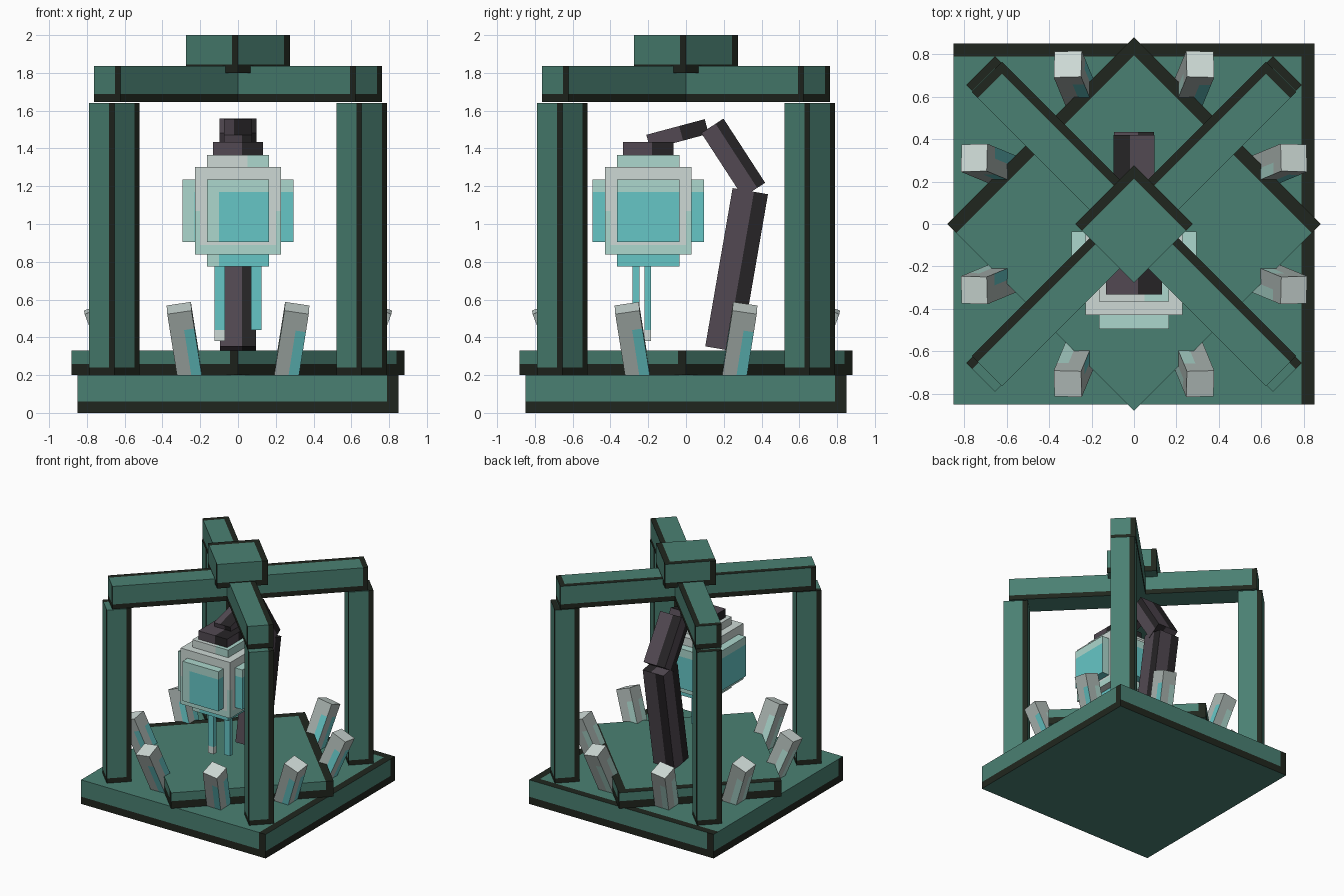
import bpy, bmesh, math
from mathutils import Vector, Matrix

cube = bpy.data.objects.get("Cube")
if cube:
    bpy.data.objects.remove(cube)


def material(name, rgb):
    lin = [((c / 255 + 0.055) / 1.055) ** 2.4 for c in rgb] + [1]
    m = bpy.data.materials.new(name)
    m.use_nodes = True
    m.diffuse_color = lin
    m.node_tree.nodes["Principled BSDF"].inputs["Base Color"].default_value = lin
    return m


green = material("painted green", (74, 128, 114))
edge = material("worn dark edge", (32, 38, 30))
pale = material("pale stone", (205, 217, 213))
grey = material("grey stone", (174, 185, 181))
aqua = material("pale aqua", (172, 215, 205))
cyan = material("cyan glass", (102, 198, 198))
plum = material("plum iron", (82, 73, 82))
black = material("black iron", (38, 36, 38))

UP = Vector((0, 0, 1))


def block(name, size, loc, rot, mats, rule=None, cuts=()):
    """Box with its faces cut at the given (axis, value) planes and coloured by rule."""
    h = Vector(size) / 2
    bm = bmesh.new()
    bmesh.ops.create_cube(bm, size=1)
    bmesh.ops.scale(bm, vec=size, verts=bm.verts)
    for axis, value in cuts:
        normal = Vector((0, 0, 0))
        normal[axis] = 1
        bmesh.ops.bisect_plane(bm, geom=bm.verts[:] + bm.edges[:] + bm.faces[:],
                               plane_co=normal * value, plane_no=normal)
    bm.normal_update()
    if rule:
        for f in bm.faces:
            f.material_index = rule(f.calc_center_median(), f.normal, h)
    me = bpy.data.meshes.new(name)
    bm.to_mesh(me)
    bm.free()
    for m in mats:
        me.materials.append(m)
    ob = bpy.data.objects.new(name, me)
    ob.matrix_world = Matrix.Translation(loc) @ rot.to_4x4()
    bpy.context.collection.objects.link(ob)
    return ob


def turn(degrees, axis="Z"):
    return Matrix.Rotation(math.radians(degrees), 3, axis)


def right_side(c, n, h):
    """Position across a side face, and that face's half width."""
    r = UP.cross(n)
    return c.dot(r), abs(h.dot(Vector(map(abs, r))))


def beam(name, size, loc, angle, m):
    """Green timber with dark worn bands on its edges."""
    def rule(c, n, h):
        if n.z > 0.5:
            return int(c.x > h.x - m or c.y > h.y - m)
        if n.z < -0.5:
            return 0
        across, half = right_side(c, n, h)
        return int(c.z < m - h.z or across > half - m)
    h = Vector(size) / 2
    cuts = [(a, s * (h[a] - m)) for a in range(3) for s in (-1, 1)]
    return block(name, size, loc, turn(angle), [green, edge], rule, cuts)


# Base, turned platform and frame
beam("base", (1.7, 1.7, 0.2), (0, 0, 0.1), 0, 0.06)
beam("platform", (1.245, 1.245, 0.13), (0, 0, 0.265), 45, 0.06)
for sx, side in ((-1, "right"), (1, "left")):
    for sy, end in ((-1, "front"), (1, "back")):
        beam(f"post_{end}_{side}", (0.19, 0.19, 1.44),
             (sx * 0.655, sy * 0.655, 0.92), 45, 0.04)
beam("roof_beam_a", (1.96, 0.2, 0.19), (0, 0, 1.742), 45, 0.04)
beam("roof_beam_b", (0.2, 1.96, 0.19), (0, 0, 1.742), 45, 0.04)
beam("roof_cap", (0.39, 0.39, 0.2), (0, 0, 1.9), 45, 0.045)


# Iron arm holding the lantern
def iron(name, size, loc, tilt):
    def rule(c, n, h):
        if abs(n.z) > 0.5:
            return int(c.x > 0)
        return int(right_side(c, n, h)[0] > 0.02)
    return block(name, size, loc, turn(tilt, "X"), [plum, black], rule,
                 [(0, 0.02), (0, -0.02), (1, 0.02), (1, -0.02)])


iron("arm_lower", (0.19, 0.19, 0.85), (0, 0.268, 0.755), -9.8)
iron("arm_middle", (0.195, 0.14, 0.405), (0, 0.25, 1.35), 33)
iron("arm_upper", (0.15, 0.32, 0.08), (0, -0.045, 1.475), 15)
iron("lantern_collar", (0.265, 0.265, 0.07), (0, -0.2, 1.4), 0)

# Lantern: stone body crossed by glass boxes
STRAIGHT = Matrix.Identity(3)
CENTRE = Vector((0, -0.2, 1.07))


def body_rule(c, n, h):
    if abs(n.z) > 0.5:
        return 0
    return int(c.z < 0.05 - h.z or abs(right_side(c, n, h)[0]) > h.x - 0.03 and c.z < 0)


def glass_rule(c, n, h):
    if n.z > 0.5:
        return 1
    if n.z < -0.5:
        return 0
    across, half = right_side(c, n, h)
    if c.z > h.z - 0.065:
        return 1
    return int(abs(n.y) > 0.5 and across < 0.065 - half)


block("lantern_body", (0.456, 0.456, 0.465), CENTRE, STRAIGHT, [pale, aqua], body_rule,
      [(2, 0), (2, -0.18), (0, 0.2), (0, -0.2), (1, 0.2), (1, -0.2)])
LONG, SHORT = 0.59, 0.33
block("lantern_side_windows", (LONG, SHORT, SHORT), CENTRE, STRAIGHT, [cyan, aqua],
      glass_rule, [(0, 0.23), (0, -0.23), (2, 0.1)])
block("lantern_end_windows", (SHORT, LONG, SHORT), CENTRE, STRAIGHT, [cyan, aqua],
      glass_rule, [(0, 0.1), (0, -0.1), (2, 0.1)])
block("lantern_core", (SHORT, SHORT, LONG), CENTRE, STRAIGHT, [cyan, pale, aqua],
      lambda c, n, h: 1 if c.z > 0 and c.x < 0.05 else 2 if c.z > 0 or c.x < -0.1 else 0,
      [(2, 0), (0, 0.05), (0, -0.1)])

# Hanging strips with pale tips
for name, x, y, low in (("strip_right", -0.097, -0.202, 0.38),
                        ("strip_left", 0.097, -0.265, 0.44)):
    length = 0.78 - low
    block(name, (0.055, 0.036, length), (x, y, low + length / 2), STRAIGHT, [cyan, pale],
          lambda c, n, h: int(c.z < 0.06 - h.z and h.z > 0.18),
          [(2, 0.06 - length / 2)])


# Ring of leaning stones
def stone_rule(c, n, h):
    if n.z > 0.5:
        return 1
    if abs(n.z) < 0.5 and c.z < 0.1 and right_side(c, n, h)[0] > 0.01:
        return 3 if n.x > 0.5 or c.x > 0.5 * h.x else 2
    return 0


for i in range(8):
    a = math.radians(22.5 + 45 * i)
    out = Vector((math.cos(a), math.sin(a), 0))
    foot, tip = out * 0.66 + UP * 0.18, out * 0.815 + UP * 0.555
    lean = UP.rotation_difference(tip - foot).to_matrix()
    block(f"stone_{i + 1}", (0.13, 0.13, (tip - foot).length), (foot + tip) / 2, lean,
          [grey, pale, aqua, cyan], stone_rule, [(2, 0.1), (0, 0.01), (0, -0.01), (1, 0.01), (1, -0.01)])
